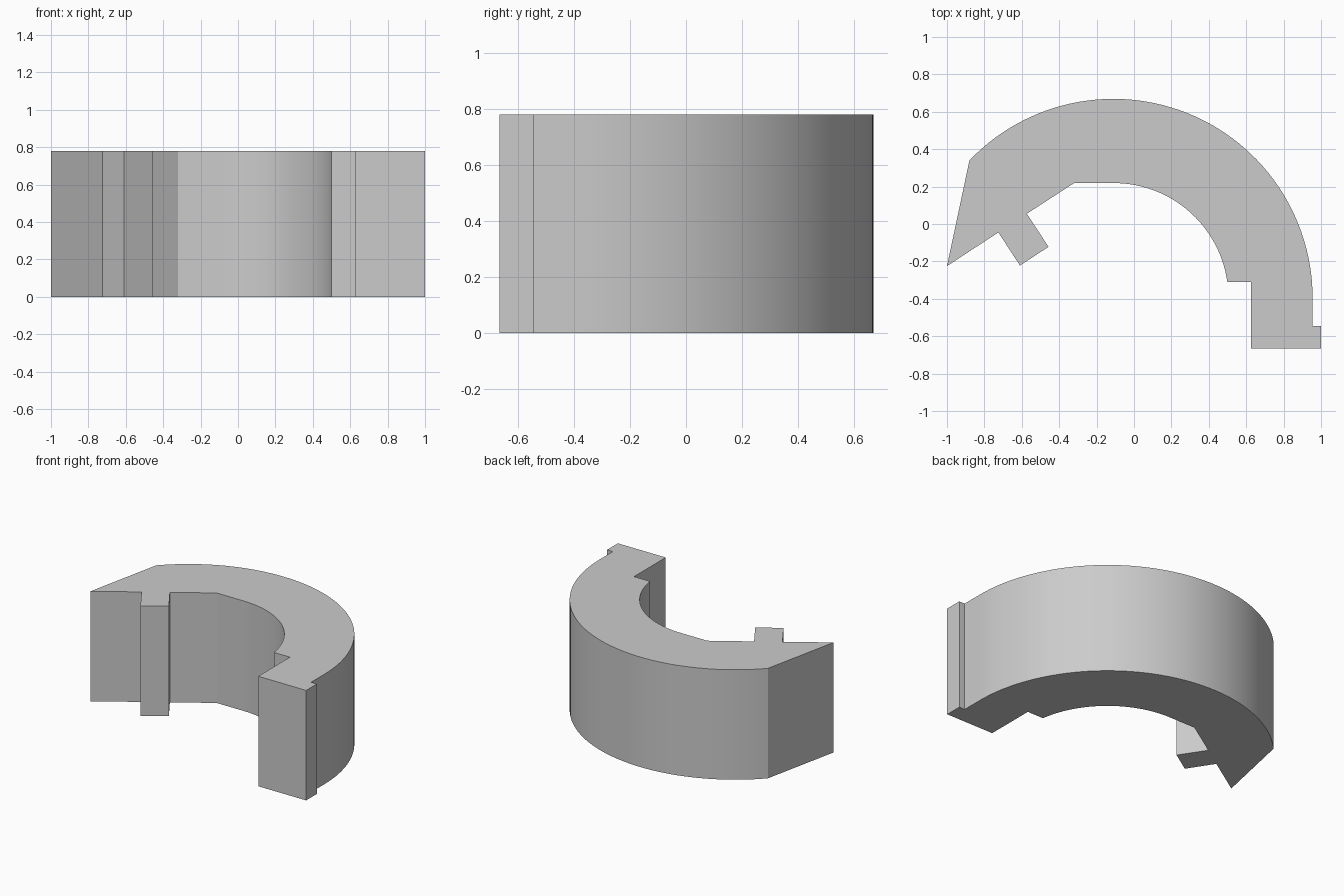
import bpy
import bmesh
from math import cos, sin, radians, atan2

cube = bpy.data.objects.get("Cube")
if cube:
    bpy.data.objects.remove(cube, do_unlink=True)

HEIGHT = 0.78
CX, CY = -0.11, -0.396
OUTER, INNER = 1.065, 0.615

grey = bpy.data.materials.new("light_grey")
grey.use_nodes = True
grey.diffuse_color = (0.6, 0.6, 0.6, 1)
grey.node_tree.nodes["Principled BSDF"].inputs["Base Color"].default_value = (0.6, 0.6, 0.6, 1)


def arc(radius, start, end, steps):
    """Points on a circle about the shared centre, angles in radians."""
    return [(CX + radius * cos(start + (end - start) * i / steps),
             CY + radius * sin(start + (end - start) * i / steps))
            for i in range(steps + 1)]


# Outer wall of the curved bracket, from the left foot round to the hook
outline = [(0.625, -0.665), (1.0, -0.665), (1.0, -0.545), (0.955, -0.545)]
outline += arc(OUTER, 0, atan2(0.34 - CY, -0.88 - CX), 56)
# Slanted end with its projecting tab
outline += [(-1.0, -0.225), (-0.725, -0.045), (-0.61, -0.222),
            (-0.457, -0.122), (-0.573, 0.055), (-0.32, 0.219)]
# Inner wall and the stepped foot
outline += arc(INNER, radians(90), radians(8), 36)
outline += [(0.625, -0.31)]

# Extrude the profile to full height
bm = bmesh.new()
base = bm.faces.new([bm.verts.new((x, y, 0)) for x, y in outline])
top = bmesh.ops.extrude_face_region(bm, geom=[base], use_keep_orig=True)
bmesh.ops.translate(bm, vec=(0, 0, HEIGHT),
                    verts=[g for g in top["geom"] if isinstance(g, bmesh.types.BMVert)])
bmesh.ops.recalc_face_normals(bm, faces=bm.faces)
mesh = bpy.data.meshes.new("curved_bracket")
bm.to_mesh(mesh)
bm.free()
mesh.materials.append(grey)

bracket = bpy.data.objects.new("curved_bracket", mesh)
bpy.context.collection.objects.link(bracket)
bpy.ops.object.select_all(action="DESELECT")
bracket.select_set(True)
bpy.context.view_layer.objects.active = bracket
bpy.ops.object.shade_smooth_by_angle(angle=radians(20))
